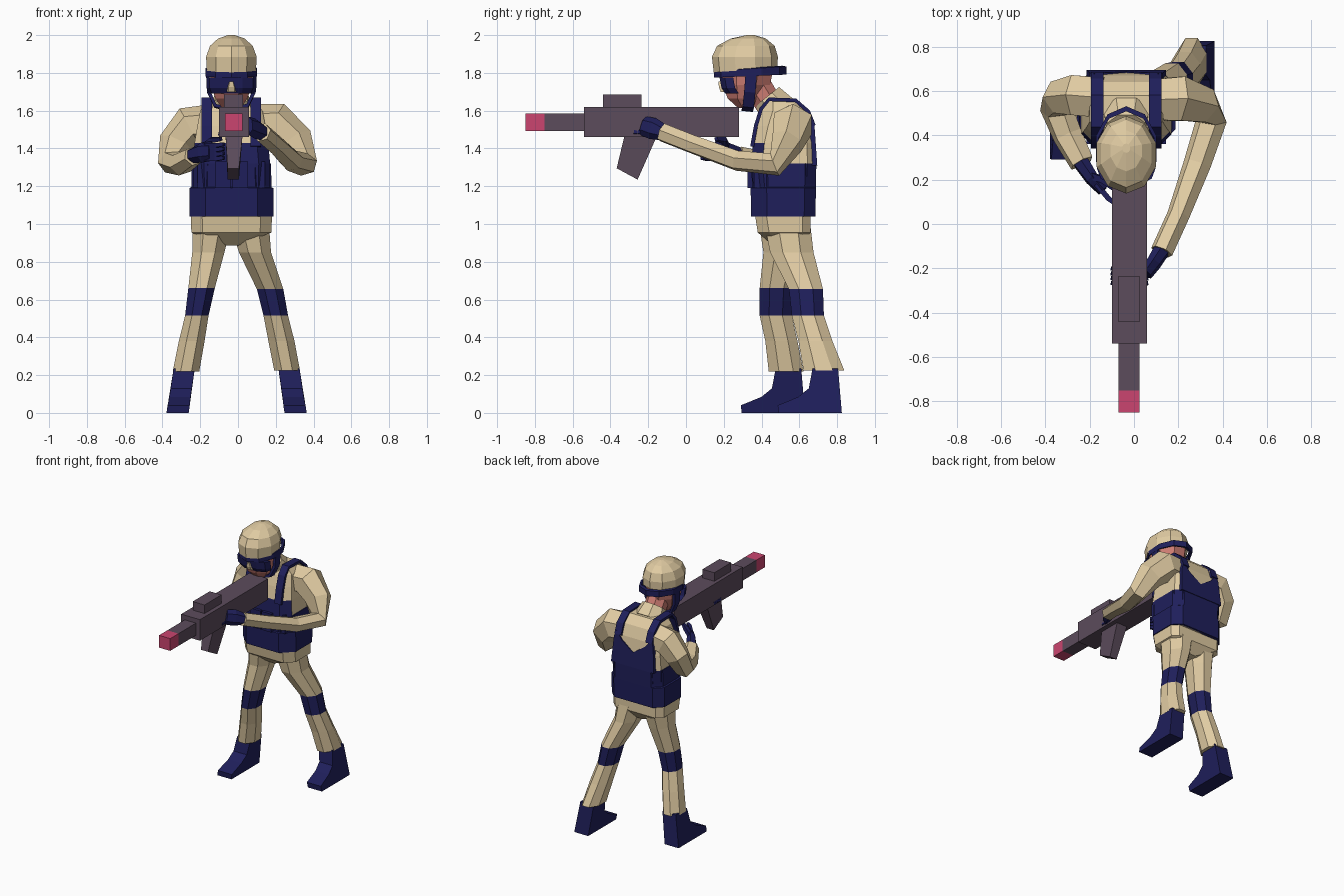
import bpy, bmesh, math
from mathutils import Vector as V


def mat(name, hexa):
    m = bpy.data.materials.new(name)
    c = [int(hexa[i:i + 2], 16) / 255 for i in (0, 2, 4)]
    m.diffuse_color = [((v + .055) / 1.055) ** 2.4 if v > .04 else v / 12.92 for v in c] + [1]
    return m


TAN, NAVY = mat("tan cloth", "e0cba2"), mat("navy gear", "1f1f5b")
SKIN, GUN, PINK = mat("skin", "cc7c72"), mat("gun grey", "5c4c5c"), mat("pink tip", "cb4570")
CX = -.035  # body centre line


def loft(name, rings, mats, pick=lambda i, j: 0, cap=True):
    """Skin a list of point rings; pick(segment, side) gives the material."""
    bm = bmesh.new()
    vs = [[bm.verts.new(p) for p in r] for r in rings]
    n = len(rings[0])
    for i in range(len(vs) - 1):
        for j in range(n):
            k = (j + 1) % n
            f = bm.faces.new((vs[i][j], vs[i][k], vs[i + 1][k], vs[i + 1][j]))
            f.material_index = pick(i, j)
    if cap:
        bm.faces.new(vs[0][::-1])
        bm.faces.new(vs[-1])
    bmesh.ops.recalc_face_normals(bm, faces=bm.faces)
    me = bpy.data.meshes.new(name)
    bm.to_mesh(me)
    bm.free()
    for m in mats:
        me.materials.append(m)
    ob = bpy.data.objects.new(name, me)
    bpy.context.collection.objects.link(ob)
    return ob


def oval(x, y, z, rx, ry, n=8, tilt=0):
    """Horizontal ring; tilt raises z toward the back."""
    out = []
    for k in range(n):
        a = math.tau * (k + .5) / n
        s = 1 / math.cos(math.pi / n)
        out.append((x + s * rx * math.cos(a), y + s * ry * math.sin(a), z + tilt * math.sin(a)))
    return out


def box_ring(z, y0, y1, r, c=.06):
    """Horizontal box outline with cut corners; side 0 is front, side 4 back."""
    b = c * .7
    xy = [(c - r, y0), (r - c, y0), (r, y0 + c), (r, y1 - b), (r - b, y1), (b - r, y1), (-r, y1 - b), (-r, y0 + c)]
    return [(CX + x, y, z) for x, y in xy]


def limb(name, stations, m, n=6, u=(1, 0, 0)):
    """Tube along a path of (x, y, z, radius_u, radius_v)."""
    pts, rings, u = [V(s[:3]) for s in stations], [], V(u)
    for i, s in enumerate(stations):
        d = (pts[min(i + 1, len(pts) - 1)] - pts[max(i - 1, 0)]).normalized()
        u = (u - d * u.dot(d)).normalized()
        v = d.cross(u)
        q = 1 / math.cos(math.pi / n)
        ang = [math.tau * (k + .5) / n for k in range(n)]
        rings.append([pts[i] + q * (u * s[3] * math.cos(a) + v * s[4] * math.sin(a)) for a in ang])
    return loft(name, rings, [m])


def box(name, x0, x1, y0, y1, z0, z1, m):
    return loft(name, [[(x0, y0, z), (x1, y0, z), (x1, y1, z), (x0, y1, z)] for z in (z0, z1)], [m])


# Rifle
box("gun_body", -.10, .058, -.54, .28, 1.46, 1.62, GUN)
box("gun_barrel", -.07, .024, -.75, -.54, 1.492, 1.585, GUN)
box("gun_tip", -.07, .024, -.85, -.75, 1.492, 1.585, PINK)
box("gun_sight", -.073, .026, -.44, -.236, 1.62, 1.685, GUN)
loft("gun_grip", [[(x0, -.325, 1.47), (x1, -.325, 1.47), (x1, -.152, 1.47), (x0, -.152, 1.47)] if top else
                  [(x0, -.367, 1.295), (x1, -.367, 1.295), (x1, -.256, 1.235), (x0, -.256, 1.235)]
                  for top, x0, x1 in ((1, -.066, .024), (0, -.055, .005))], [GUN])

# Pelvis, legs with knee pads, boots
loft("pelvis", [box_ring(.885, .46, .60, .035, .02), box_ring(.955, .38, .66, .212),
                box_ring(1.05, .365, .66, .215)], [TAN])
legs = {
    "left": [(-.14, .52, .98, .10, .13), (-.157, .515, .85, .085, .105), (-.193, .48, .66, .07, .09),
             (-.218, .475, .515, .062, .085), (-.245, .505, .38, .068, .085), (-.275, .53, .22, .07, .092)],
    "right": [(.065, .54, .98, .10, .12), (.09, .56, .85, .085, .115), (.17, .635, .655, .07, .09),
              (.20, .645, .515, .065, .085), (.23, .685, .38, .069, .09), (.26, .73, .225, .068, .108)]}
boot = [(.295, 0), (.29, .04), (.40, .085), (.455, .13), (.475, .235), (.61, .235), (.63, 0)]
for side, st in legs.items():
    loft(side + "_leg", [oval(*s) for s in st], [TAN, NAVY], lambda i, j: int(i == 2))
    dy, x, k = (0, -.32, .15) if side == "left" else (.195, .305, -.15)
    loft(side + "_boot", [[(x + w * (1 if z > .06 else 1.05) + k * z, y + dy, z) for y, z in boot]
                          for w in (-.056, .056)], [NAVY])

# Torso: tan shirt with navy chest front
loft("torso", [box_ring(1.04, .37, .67, .20), box_ring(1.32, .345, .685, .205), box_ring(1.43, .355, .682, .195),
               box_ring(1.52, .375, .67, .18), box_ring(1.60, .40, .64, .165), box_ring(1.655, .43, .58, .12, .03)],
     [TAN, NAVY], lambda i, j: int(i == 0 or (i == 1 and j in (0, 1, 7))))
loft("vest_wrap", [box_ring(1.04, .345, .685, .222, .085), box_ring(1.19, .342, .688, .222, .085),
                   box_ring(1.195, .35, .688, .212, .085), box_ring(1.32, .345, .69, .21, .085)], [NAVY])
for i in range(4):
    x, y = CX - .138 + i * .092, (.325 if i in (1, 2) else .36)
    box("vest_pouch_%d" % (i + 1), x - .041, x + .041, y, .42, 1.19, 1.33, NAVY)
back = [(-.18, 1.31), (.18, 1.31), (.165, 1.5), (.145, 1.55), (.10, 1.49), (0, 1.42),
        (-.10, 1.49), (-.145, 1.55), (-.165, 1.5)]
loft("vest_back", [[(CX + x, y - (z - 1.31) * .07, z) for x, z in back] for y in (.66, .695)], [NAVY])
strap = [(.35, 1.41), (.37, 1.52), (.398, 1.61), (.44, 1.66), (.58, 1.655), (.648, 1.595), (.677, 1.52)]
for s, side in ((-1, "left"), (1, "right")):
    limb(side + "_vest_strap", [(CX + s * .13, y, z, .028, .01) for y, z in strap], NAVY, 4)

# Neck, collar and head
limb("collar", [(CX, .49, 1.60, .11, .10), (CX, .43, 1.675, .085, .08)], TAN, 8)
limb("neck", [(CX, .46, 1.60, .072, .07), (CX, .36, 1.76, .075, .075)], SKIN, 8)
loft("head", [oval(CX, .315, 1.615, .05, .04), oval(CX, .31, 1.665, .085, .09), oval(CX, .32, 1.735, .108, .125),
              oval(CX, .325, 1.84, .115, .14)], [SKIN])
loft("helmet", [oval(CX, .315, 1.815, .13, .16, 10, .012), oval(CX, .312, 1.885, .134, .166, 10),
                oval(CX, .317, 1.943, .113, .145, 10), oval(CX, .33, 1.982, .07, .088, 10),
                oval(CX, .342, 2.0, .018, .02, 10)], [TAN])

# Goggle band, face mask, nose and chin strap
loft("head_band", [oval(CX, .335, 1.787, .125, .165, 10, .008), oval(CX, .34, 1.783, .136, .182, 10, .008),
                   oval(CX, .34, 1.822, .136, .182, 10, .012), oval(CX, .335, 1.826, .125, .165, 10, .012)],
     [NAVY], cap=False)
arc = [(-.132, .25), (-.115, .205), (-.06, .178), (.06, .178), (.115, .205), (.132, .25)]
loft("face_mask", [[(CX + x * s, y + dy, z) for x, y in arc]
                   for s, dy, z in ((.9, .03, 1.69), (1, .01, 1.72), (1, 0, 1.775))], [NAVY])
loft("nose", [[(CX - w, .21, z), (CX - w * .6, y, z), (CX + w * .6, y, z), (CX + w, .21, z)]
              for w, y, z in ((.028, .184, 1.70), (.026, .174, 1.725), (.014, .172, 1.755))], [TAN])
limb("chin_strap", [(CX + x, y, z, .03, .009) for x, y, z in
                    ((-.125, .345, 1.79), (-.12, .338, 1.70), (-.085, .33, 1.625), (0, .325, 1.605),
                     (.085, .33, 1.625), (.12, .338, 1.70), (.125, .345, 1.79))], NAVY, 4, (0, 1, 0))

# Arms
limb("right_arm", [(.07, .56, 1.53, .09, .09), (.20, .565, 1.53, .10, .10), (.30, .535, 1.435, .078, .088),
                   (.35, .47, 1.315, .055, .062), (.285, .27, 1.335, .048, .055), (.20, .04, 1.42, .045, .045),
                   (.125, -.125, 1.485, .045, .045)], TAN, 6, (0, 1, 0))
limb("left_arm", [(-.14, .57, 1.53, .09, .09), (-.26, .58, 1.52, .09, .09), (-.328, .57, 1.43, .073, .08),
                  (-.35, .52, 1.328, .062, .064), (-.30, .40, 1.32, .056, .06),
                  (-.235, .275, 1.36, .045, .05)], TAN, 6, (0, 1, 0))

# Gloved hands
limb("right_palm", [(.13, -.11, 1.48, .035, .035), (.09, -.175, 1.505, .03, .05), (.055, -.225, 1.52, .025, .045)],
     NAVY, 6, (1, 0, 0))
limb("left_palm", [(-.25, .295, 1.36, .035, .035), (-.19, .205, 1.38, .028, .048), (-.14, .15, 1.385, .022, .045)],
     NAVY, 6, (1, 0, 0))
for i in range(4):
    y, z = -.20 - .022 * i, 1.345 + .024 * i
    limb("right_finger_%d" % (i + 1), [(.06, y, 1.49, .01, .012), (-.02, y - .01, 1.462, .01, .012),
                                       (-.103, y, 1.478, .009, .01)], NAVY, 4, (0, 1, 0))
    limb("left_finger_%d" % (i + 1), [(-.17, .18, z, .012, .012), (-.115, .115, z, .012, .012),
                                      (-.075, .085, z + .005, .009, .009)], NAVY, 4, (0, 0, 1))
limb("left_thumb", [(-.20, .22, 1.40, .015, .015), (-.14, .20, 1.445, .014, .014), (-.09, .16, 1.45, .01, .01)],
     NAVY, 4, (0, 1, 0))
